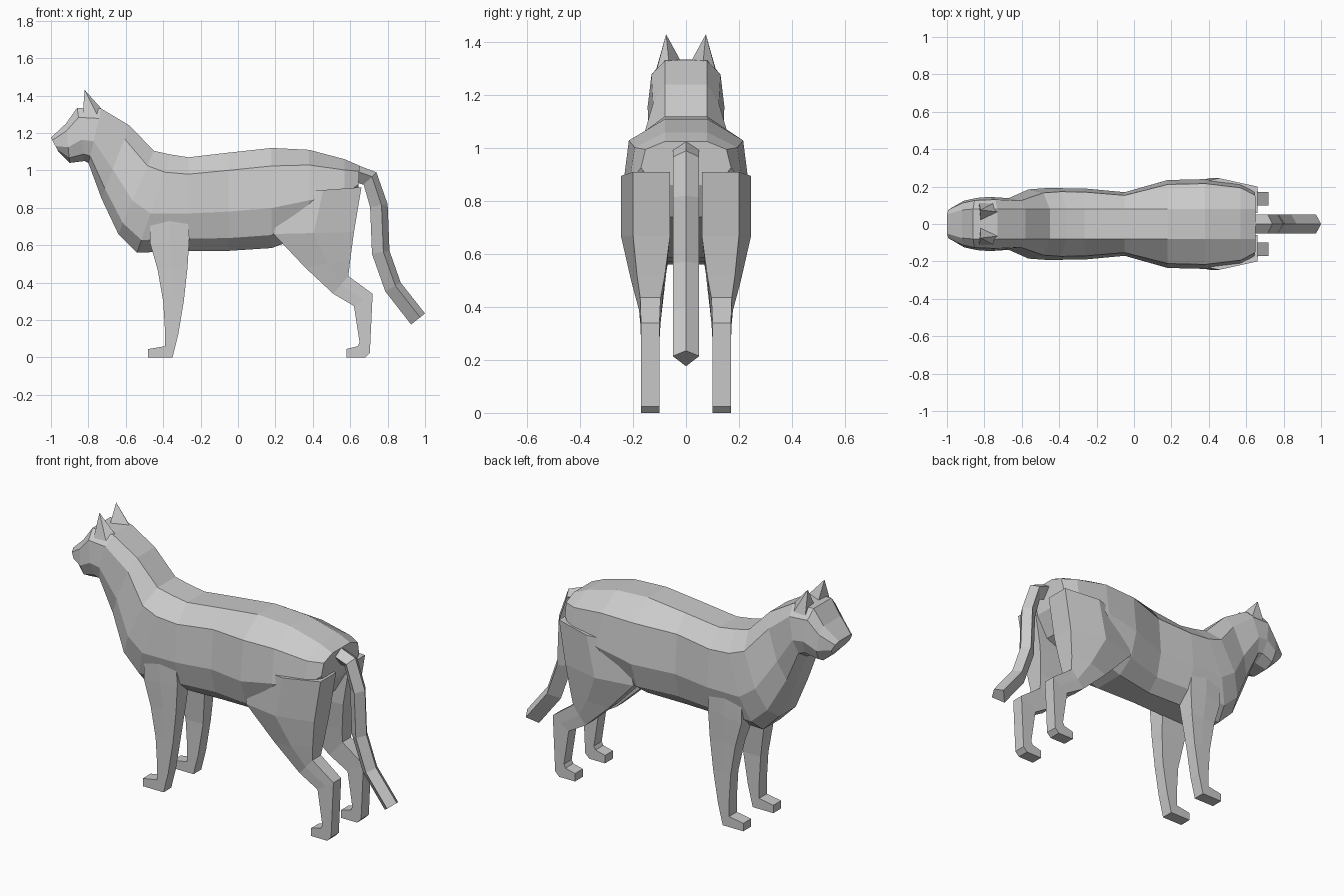
import bpy
import bmesh
from mathutils import Vector

cube = bpy.data.objects.get("Cube")
if cube:
    bpy.data.objects.remove(cube, do_unlink=True)

# One plain colour for the whole animal
FUR_COLOUR = (0.6, 0.6, 0.6, 1)
fur = bpy.data.materials.new("light_grey_fur")
fur.use_nodes = True
fur.diffuse_color = FUR_COLOUR
fur.node_tree.nodes["Principled BSDF"].inputs["Base Color"].default_value = FUR_COLOUR


def finish(name, bm):
    """Turn a bmesh into a flat shaded object."""
    bmesh.ops.recalc_face_normals(bm, faces=bm.faces)
    mesh = bpy.data.meshes.new(name)
    bm.to_mesh(mesh)
    bm.free()
    mesh.materials.append(fur)
    part = bpy.data.objects.new(name, mesh)
    bpy.context.collection.objects.link(part)


def loft(name, rings):
    """Join closed rings of equal length with quads and cap both ends."""
    bm = bmesh.new()
    loops = [[bm.verts.new(point) for point in ring] for ring in rings]
    count = len(loops[0])
    for near, far in zip(loops, loops[1:]):
        for i in range(count):
            j = (i + 1) % count
            bm.faces.new((near[i], near[j], far[j], far[i]))
    bm.faces.new(loops[0])
    bm.faces.new(reversed(loops[-1]))
    finish(name, bm)


def body_ring(x_top, z_top, x_bottom, z_bottom, width):
    """Ten sided section between a spine point and a belly point."""
    spine = Vector((x_top, 0, z_top))
    belly = Vector((x_bottom, 0, z_bottom))
    back = min(0.08, width * 0.6)
    half = ((0, back), (0.18, width * 0.9), (0.6, width),
            (0.87, width * 0.8), (1, width * 0.4))
    side = [spine.lerp(belly, drop) + Vector((0, y, 0)) for drop, y in half]
    return side + [Vector((p.x, -p.y, p.z)) for p in reversed(side)]


def leg_ring(sign, splay, front_x, front_z, back_x, back_z):
    """Five sided section; the leg swells by splay towards the hip."""
    front = Vector((front_x, 0, front_z))
    back = Vector((back_x, 0, back_z))
    middle = front.lerp(back, 0.5)
    swell = min(1, max(0, (middle.z - 0.36) / 0.28))
    inner = 0.1 - 0.04 * swell
    outer = 0.17 + 0.4 * splay * swell
    bulge = 0.17 + splay * swell
    corners = ((front, inner), (front, outer), (middle, bulge),
               (back, outer), (back, inner))
    return [p + Vector((0, sign * y, 0)) for p, y in corners]


def leg(name, sign, splay, stations, heel, length):
    """Leg that ends in a paw reaching forward from the heel."""
    toe = heel - length
    paw = [(heel - 0.04, 0.06, heel, 0), (toe, 0.045, toe, 0)]
    loft(name, [leg_ring(sign, splay, *s) for s in stations + paw])


def tail_rings(path, thickness, width):
    """Diamond sections hung below a ridge path."""
    ridge = [Vector((x, 0, z)) for x, z in path]
    across = Vector((0, width, 0))
    rings = []
    for i, point in enumerate(ridge):
        along = ridge[min(i + 1, len(ridge) - 1)] - ridge[max(i - 1, 0)]
        keel = point + along.cross(across).normalized() * -thickness
        side = point.lerp(keel, 0.35)
        rings.append([point, side + across, keel, side - across])
    return rings


# Muzzle, head, neck and trunk, from nose to rump
head = [
    (-1, 1.175, -0.96, 1.1, 0.085),
    (-0.92, 1.25, -0.9, 1.04, 0.125),
    (-0.86, 1.335, -0.82, 1.05, 0.14),
    (-0.73, 1.33, -0.8, 1.04, 0.145),
    (-0.58, 1.24, -0.73, 0.85, 0.138),
]
trunk = [
    (-0.45, 1.105, -0.64, 0.66, 0.185),
    (-0.36, 1.085, -0.54, 0.56, 0.192),
    (-0.265, 1.07, -0.265, 0.57, 0.19),
    (-0.05, 1.095, -0.05, 0.57, 0.17),
    (0.18, 1.12, 0.18, 0.585, 0.235),
    (0.38, 1.11, 0.38, 0.66, 0.24),
    (0.57, 1.06, 0.57, 0.74, 0.215),
    (0.65, 1.025, 0.64, 0.86, 0.17),
]
loft("body", [body_ring(*section) for section in head + trunk])

# Legs as front and back edge points, from inside the trunk to the ankle
front_leg = [
    (-0.47, 0.75, -0.27, 0.75),
    (-0.47, 0.61, -0.26, 0.64),
    (-0.43, 0.47, -0.27, 0.48),
    (-0.4, 0.3, -0.29, 0.3),
    (-0.39, 0.14, -0.32, 0.12),
]
hind_leg = [
    (0.25, 0.88, 0.66, 0.91),
    (0.19, 0.66, 0.62, 0.67),
    (0.36, 0.48, 0.6, 0.52),
    (0.51, 0.34, 0.59, 0.435),
    (0.62, 0.275, 0.72, 0.34),
    (0.65, 0.08, 0.705, 0.025),
]
for side_name, sign in (("right", 1), ("left", -1)):
    leg(side_name + "_front_leg", sign, 0.01, front_leg, -0.35, 0.13)
    leg(side_name + "_hind_leg", sign, 0.075, hind_leg, 0.68, 0.1)

    # Ear: a pyramid with its steep face forward
    bm = bmesh.new()
    tip = bm.verts.new((-0.82, sign * 0.075, 1.43))
    base = [bm.verts.new((x, sign * y, z)) for x, y, z in (
        (-0.82, 0.022, 1.333), (-0.83, 0.112, 1.3),
        (-0.74, 0.118, 1.27), (-0.73, 0.065, 1.33))]
    for i in range(4):
        bm.faces.new((base[i], base[(i + 1) % 4], tip))
    bm.faces.new(base)
    finish(side_name + "_ear", bm)

# Hanging tail that kicks out at the end
tail_path = [(0.57, 1.055), (0.74, 0.99), (0.8, 0.82),
             (0.81, 0.57), (0.87, 0.4), (1, 0.235)]
loft("tail", tail_rings(tail_path, 0.095, 0.05))
